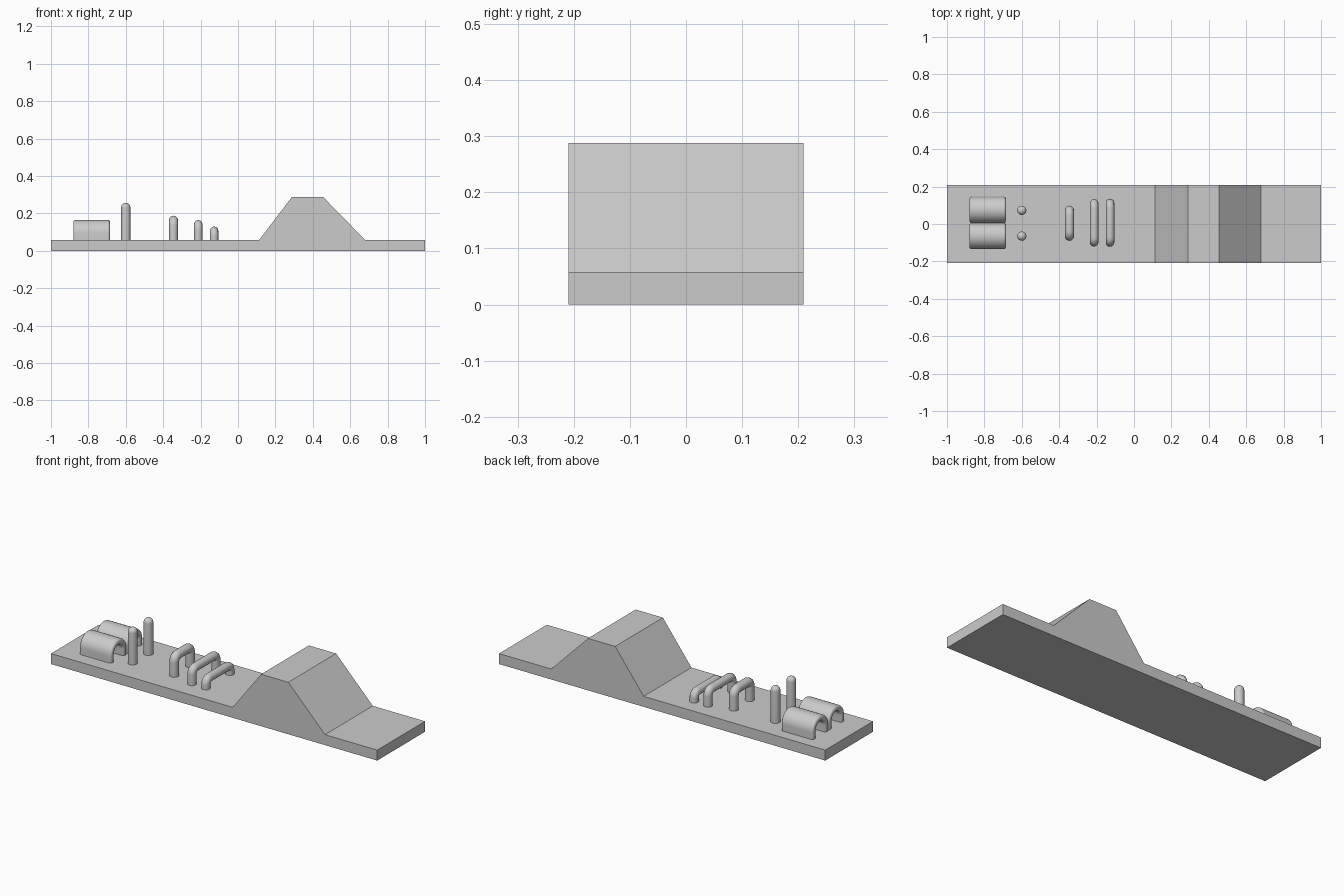
import bpy, bmesh
from math import sin, cos, pi, radians

if "Cube" in bpy.data.objects:
    bpy.data.objects.remove(bpy.data.objects["Cube"])

BASE_TOP = 0.058
SINK = 0.045      # parts start slightly inside the base


def make_object(name, bm, smooth=True):
    bmesh.ops.recalc_face_normals(bm, faces=bm.faces)
    mesh = bpy.data.meshes.new(name)
    bm.to_mesh(mesh)
    bm.free()
    ob = bpy.data.objects.new(name, mesh)
    bpy.context.collection.objects.link(ob)
    if smooth:
        bpy.ops.object.select_all(action='DESELECT')
        ob.select_set(True)
        bpy.context.view_layer.objects.active = ob
        bpy.ops.object.shade_smooth_by_angle(angle=radians(35))
    return ob


def extrude_profile(name, points, offset, smooth):
    bm = bmesh.new()
    face = bm.faces.new([bm.verts.new(p) for p in points])
    ext = bmesh.ops.extrude_face_region(bm, geom=[face])
    verts = [v for v in ext['geom'] if isinstance(v, bmesh.types.BMVert)]
    bmesh.ops.translate(bm, verts=verts, vec=offset)
    return make_object(name, bm, smooth)


def tunnel(name, y):
    r, t, spring, n = 0.07, 0.03, 0.095, 24

    def arch(rad):
        pts = [(y + rad * cos(pi * i / n), spring + rad * sin(pi * i / n))
               for i in range(n + 1)]
        return [(y + rad, SINK - 0.02)] + pts + [(y - rad, SINK - 0.02)]

    outline = arch(r) + arch(r - t)[::-1]
    ob = extrude_profile(name, [(-0.88, a, b) for a, b in outline], (0.196, 0, 0), True)
    bev = ob.modifiers.new("rounded_rim", 'BEVEL')
    bev.width, bev.segments = 0.012, 4
    bev.limit_method, bev.angle_limit = 'ANGLE', radians(40)


def pole(name, x, y, r, top):
    # half outline turned around the vertical axis
    outline = [(0, SINK), (r, SINK)] + [
        (r * cos(pi / 2 * i / 8), top - r + r * sin(pi / 2 * i / 8)) for i in range(9)]
    bm = bmesh.new()
    vs = [bm.verts.new((x + a, y, z)) for a, z in outline]
    edges = [bm.edges.new(p) for p in zip(vs, vs[1:])]
    bmesh.ops.spin(bm, geom=vs + edges, cent=(x, y, 0), axis=(0, 0, 1),
                   angle=2 * pi, steps=24)
    bmesh.ops.remove_doubles(bm, verts=bm.verts, dist=1e-5)
    make_object(name, bm)


def hurdle(name, x, y0, y1, top, r=0.023):
    # round bar bent into an upside-down U
    f = r * 1.15
    a, b, z = y0 + r, y1 - r, top - r
    arc = [(f * (1 - cos(pi / 2 * i / 8)), f * (sin(pi / 2 * i / 8) - 1)) for i in range(9)]
    path = [(a, SINK)] + [(a + u, z + w) for u, w in arc]
    path += [(b - u, z + w) for u, w in arc[::-1]] + [(b, SINK)]
    cu = bpy.data.curves.new(name, 'CURVE')
    cu.dimensions = '3D'
    cu.bevel_depth, cu.bevel_resolution, cu.use_fill_caps = r, 4, True
    sp = cu.splines.new('POLY')
    sp.points.add(len(path) - 1)
    for p, (y, h) in zip(sp.points, path):
        p.co = (x, y, h, 1)
    sp.use_smooth = True
    bpy.context.collection.objects.link(bpy.data.objects.new(name, cu))


# Track slab with ramp, one profile across the full depth
side = [(-1, 0), (1, 0), (1, BASE_TOP), (0.68, BASE_TOP), (0.455, 0.288),
        (0.288, 0.288), (0.113, BASE_TOP), (-1, BASE_TOP)]
extrude_profile("track_with_ramp", [(x, -0.209, z) for x, z in side], (0, 0.418, 0), False)

# Paired tunnels and poles
for label, s in (("front", -1), ("back", 1)):
    tunnel(label + "_tunnel", 0.006 + s * 0.07)
    pole(label + "_pole", -0.6, 0.004 + s * 0.069, 0.0245, 0.257)

# Hurdles, tallest first
hurdle("tall_hurdle", -0.345, -0.09, 0.098, 0.188, 0.0245)
hurdle("middle_hurdle", -0.213, -0.121, 0.134, 0.165)
hurdle("low_hurdle", -0.128, -0.121, 0.134, 0.13)
